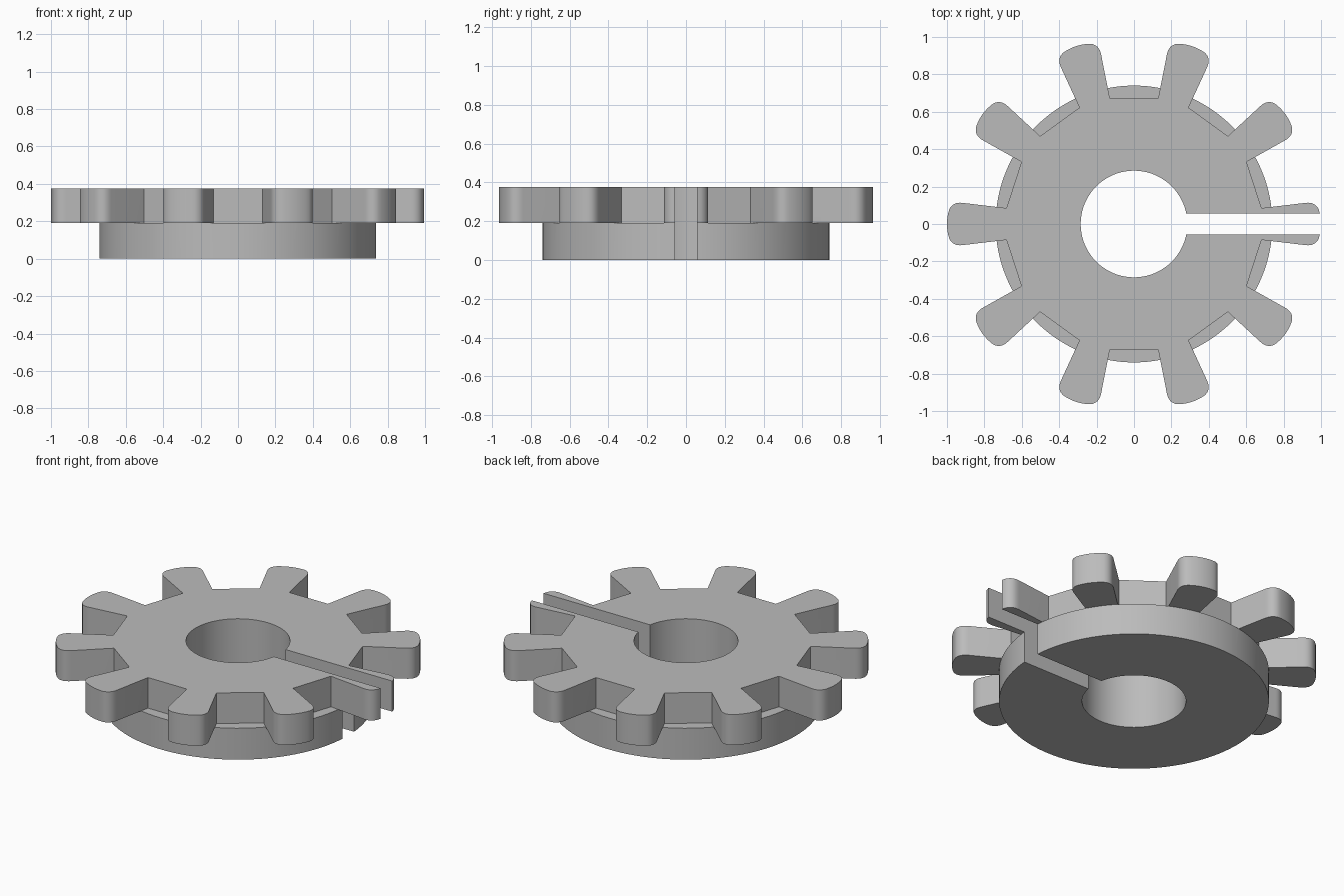
import bpy, bmesh
from math import sin, cos, tau, sqrt
from mathutils import Vector, Matrix

cube = bpy.data.objects.get("Cube")
if cube:
    bpy.data.objects.remove(cube)

TEETH = 10
SPLIT, TOP = 0.19, 0.375


def prism(name, outline, z0, z1):
    """Extrude a closed outline between two heights."""
    bm = bmesh.new()
    face = bm.faces.new([bm.verts.new((x, y, z0)) for x, y in outline])
    ext = bmesh.ops.extrude_face_region(bm, geom=[face])
    top = [v for v in ext["geom"] if isinstance(v, bmesh.types.BMVert)]
    bmesh.ops.translate(bm, verts=top, vec=(0, 0, z1 - z0))
    bmesh.ops.recalc_face_normals(bm, faces=bm.faces)
    mesh = bpy.data.meshes.new(name)
    bm.to_mesh(mesh)
    bm.free()
    obj = bpy.data.objects.new(name, mesh)
    bpy.context.collection.objects.link(obj)
    return obj


def circle(radius, count=128):
    return [(radius * cos(tau * i / count), radius * sin(tau * i / count))
            for i in range(count)]


def combine(target, tool, operation):
    """Apply a boolean, then discard the helper solid."""
    tool.hide_render = True
    mod = target.modifiers.new(operation.title(), 'BOOLEAN')
    mod.object, mod.operation, mod.solver = tool, operation, 'EXACT'
    bpy.context.view_layer.objects.active = target
    bpy.ops.object.modifier_apply(modifier=mod.name)
    bpy.data.objects.remove(tool)


def tooth_half():
    """Upper half of a tooth along +x, from tip to root."""
    crown = 0.25
    pts = [(1 - crown + sqrt(crown ** 2 - y * y), y)
           for y in (0.0, 0.02, 0.04, 0.06, 0.078)]
    # Rounded corner, then the straight tapering flank
    a, b, c = Vector(pts[-1]), Vector((0.968, 0.119)), Vector((0.918, 0.113))
    for i in range(1, 9):
        t = i / 8
        pts.append(tuple(a * (1 - t) ** 2 + b * 2 * t * (1 - t) + c * t * t))
    return pts + [(0.682, 0.085)]


# Toothed upper wheel outline
half = tooth_half()
tooth = [(x, -y) for x, y in reversed(half[1:])] + half
outline = []
for i in range(TEETH):
    turn = Matrix.Rotation(tau * i / TEETH, 2)
    outline += [tuple(turn @ Vector(p)) for p in tooth]

# Round hub below, joined to the toothed wheel
wheel = prism("slotted_toothed_wheel", circle(0.74), 0, SPLIT)
combine(wheel, prism("teeth", outline, SPLIT, TOP), 'UNION')

# Central bore and radial slot
combine(wheel, prism("bore_cutter", circle(0.285), -1, 1), 'DIFFERENCE')
slot = [(0.1, -0.056), (1.2, -0.056), (1.2, 0.056), (0.1, 0.056)]
combine(wheel, prism("slot_cutter", slot, -1, 1), 'DIFFERENCE')

# Plain grey finish
grey = bpy.data.materials.new("grey")
grey.use_nodes = True
colour = (0.5, 0.5, 0.5, 1)
grey.diffuse_color = colour
grey.node_tree.nodes["Principled BSDF"].inputs["Base Color"].default_value = colour
wheel.data.materials.clear()
wheel.data.materials.append(grey)
for poly in wheel.data.polygons:
    poly.material_index = 0

bpy.ops.object.select_all(action='DESELECT')
wheel.select_set(True)
bpy.context.view_layer.objects.active = wheel
bpy.ops.object.shade_smooth_by_angle(angle=0.5)
